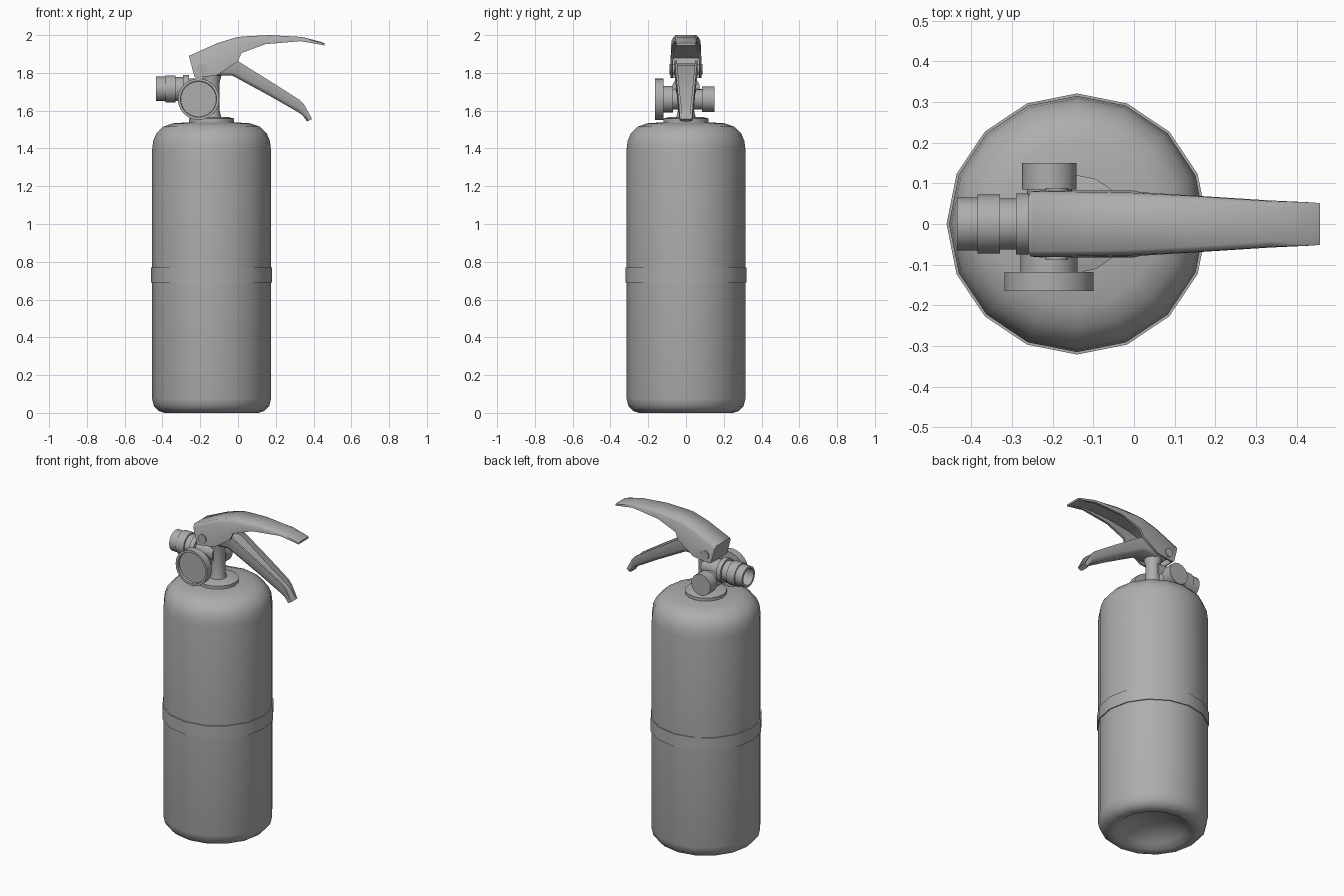
import bpy, bmesh
from math import pi, cos, sin, radians
from mathutils import Vector, Matrix

# Dark grey finish shared by every part
grey = bpy.data.materials.new("dark_grey")
grey.diffuse_color = (0.42, 0.42, 0.42, 1)


def finish(bm, name, angle=35):
    bmesh.ops.remove_doubles(bm, verts=bm.verts, dist=0.0001)
    bmesh.ops.recalc_face_normals(bm, faces=bm.faces)
    mesh = bpy.data.meshes.new(name)
    bm.to_mesh(mesh)
    bm.free()
    mesh.materials.append(grey)
    ob = bpy.data.objects.new(name, mesh)
    bpy.context.collection.objects.link(ob)
    bpy.ops.object.select_all(action='DESELECT')
    ob.select_set(True)
    bpy.context.view_layer.objects.active = ob
    bpy.ops.object.shade_smooth_by_angle(angle=radians(angle))
    return ob


def skin(bm, rings, closed_path=False):
    """Join consecutive closed rings of vertices with quads."""
    n = len(rings[0])
    pairs = list(zip(rings, rings[1:]))
    if closed_path:
        pairs.append((rings[-1], rings[0]))
    for a, b in pairs:
        for i in range(n):
            j = (i + 1) % n
            bm.faces.new((a[i], a[j], b[j], b[i]))


def lathe(name, profile, loc, rot=None, segs=16, loop=False):
    """Spin (radius, height) points about local z, then rotate and place."""
    m = Matrix.Translation(loc) @ (rot or Matrix())
    bm = bmesh.new()
    rings = [[bm.verts.new(m @ Vector((r * cos(2 * pi * i / segs), r * sin(2 * pi * i / segs), h)))
              for i in range(segs)] for r, h in profile]
    skin(bm, rings, loop)
    return finish(bm, name)


def lever(name, stations, t=0.014):
    """Loft a chamfered channel; station = closed xz, open xz, closed and open half widths, depth."""
    bm = bmesh.new()
    rings = []
    for cx, cz, ox, oz, wc, wo, depth in stations:
        c, o = Vector((cx, 0, cz)), Vector((ox, 0, oz))
        k = min(0.3, 0.02 / (o - c).length)
        half = [(wo - t, 1 - depth), (wo - t, 1), (wo, 1), (wc, k), (wc - 0.014, 0)]
        pts = half + [(-w, f) for w, f in reversed(half)]
        rings.append([bm.verts.new(c.lerp(o, f) + Vector((0, w, 0))) for w, f in pts])
    skin(bm, rings)
    # solid ends
    for r in (rings[0], rings[-1]):
        bm.faces.new(r)
    return finish(bm, name, 55)


AX = -0.14
to_left = Matrix.Rotation(-pi / 2, 4, 'Y')
to_front = Matrix.Rotation(pi / 2, 4, 'X')
to_back = Matrix.Rotation(-pi / 2, 4, 'X')

# Cylinder with dished base and rounded shoulder
lathe("tank", [(0, 0.085), (0.12, 0.07), (0.19, 0.03), (0.222, 0.005), (0.25, 0), (0.28, 0.01),
               (0.305, 0.035), (0.315, 0.075), (0.315, 1.39), (0.309, 1.44), (0.292, 1.48),
               (0.257, 1.515), (0.205, 1.533), (0.1, 1.54), (0, 1.54)], (AX, 0, 0))

# Strap around the tank
lathe("strap", [(0.305, 0.69), (0.321, 0.69), (0.321, 0.77), (0.305, 0.77)], (AX, 0, 0), loop=True)

# Neck collar and valve post
lathe("collar", [(0, 1.52), (0.12, 1.52), (0.12, 1.558), (0.09, 1.566), (0, 1.57)], (AX, 0, 0))
lathe("valve_post", [(0, 1.56), (0.052, 1.56), (0.043, 1.6), (0.043, 1.75), (0.055, 1.8), (0, 1.8)],
      (AX, 0, 0))

# Outlet nozzle with an open bore
lathe("nozzle", [(0, 0), (0.055, 0), (0.055, 0.12), (0.075, 0.12), (0.075, 0.15), (0.063, 0.15),
                 (0.063, 0.19), (0.072, 0.19), (0.072, 0.245), (0.065, 0.245), (0.065, 0.295),
                 (0.052, 0.295), (0.052, 0.2), (0, 0.2)], (AX, 0, 1.715), to_left)

# Pressure gauge in front, plug behind
lathe("pressure_gauge", [(0, 0), (0.055, 0), (0.055, 0.07), (0.07, 0.07), (0.07, 0.118),
                         (0.11, 0.118), (0.11, 0.165), (0.096, 0.165), (0.094, 0.15), (0, 0.15)],
      (-0.209, 0, 1.661), to_front, 24)
lathe("valve_plug", [(0, 0), (0.055, 0), (0.055, 0.085), (0.067, 0.085), (0.067, 0.15), (0, 0.15)],
      (-0.208, 0, 1.66), to_back)

# Upper squeeze lever, hollow below
lever("upper_lever", [
    (-0.26, 1.89, -0.23, 1.778, 0.08, 0.082, 0),
    (-0.245, 1.896, -0.218, 1.774, 0.08, 0.082, 0),
    (-0.244, 1.897, -0.217, 1.774, 0.08, 0.082, 0.85),
    (-0.11, 1.957, -0.11, 1.788, 0.079, 0.083, 0.88),
    (-0.01, 1.988, 0.0, 1.862, 0.077, 0.082, 0.82),
    (0.03, 1.993, 0.018, 1.905, 0.075, 0.078, 0.7),
    (0.165, 2.0, 0.145, 1.952, 0.068, 0.07, 0.55),
    (0.34, 1.99, 0.333, 1.968, 0.056, 0.058, 0.4),
    (0.44, 1.964, 0.44, 1.949, 0.053, 0.053, 0),
    (0.457, 1.957, 0.457, 1.945, 0.051, 0.051, 0)])

# Lower carrying handle, hollow above
lever("lower_handle", [
    (-0.19, 1.785, -0.19, 1.85, 0.062, 0.062, 0),
    (-0.03, 1.786, -0.005, 1.865, 0.062, 0.06, 0.3),
    (0.17, 1.677, 0.19, 1.744, 0.05, 0.049, 0.45),
    (0.315, 1.594, 0.326, 1.657, 0.042, 0.04, 0.45),
    (0.342, 1.576, 0.35, 1.632, 0.039, 0.037, 0.4),
    (0.365, 1.543, 0.392, 1.556, 0.034, 0.032, 0)], 0.012)

# Hinge pin through both levers
lathe("hinge_pin", [(0, -0.088), (0.028, -0.088), (0.028, 0.088), (0, 0.088)],
      (-0.19, 0, 1.82), to_front, 12)
